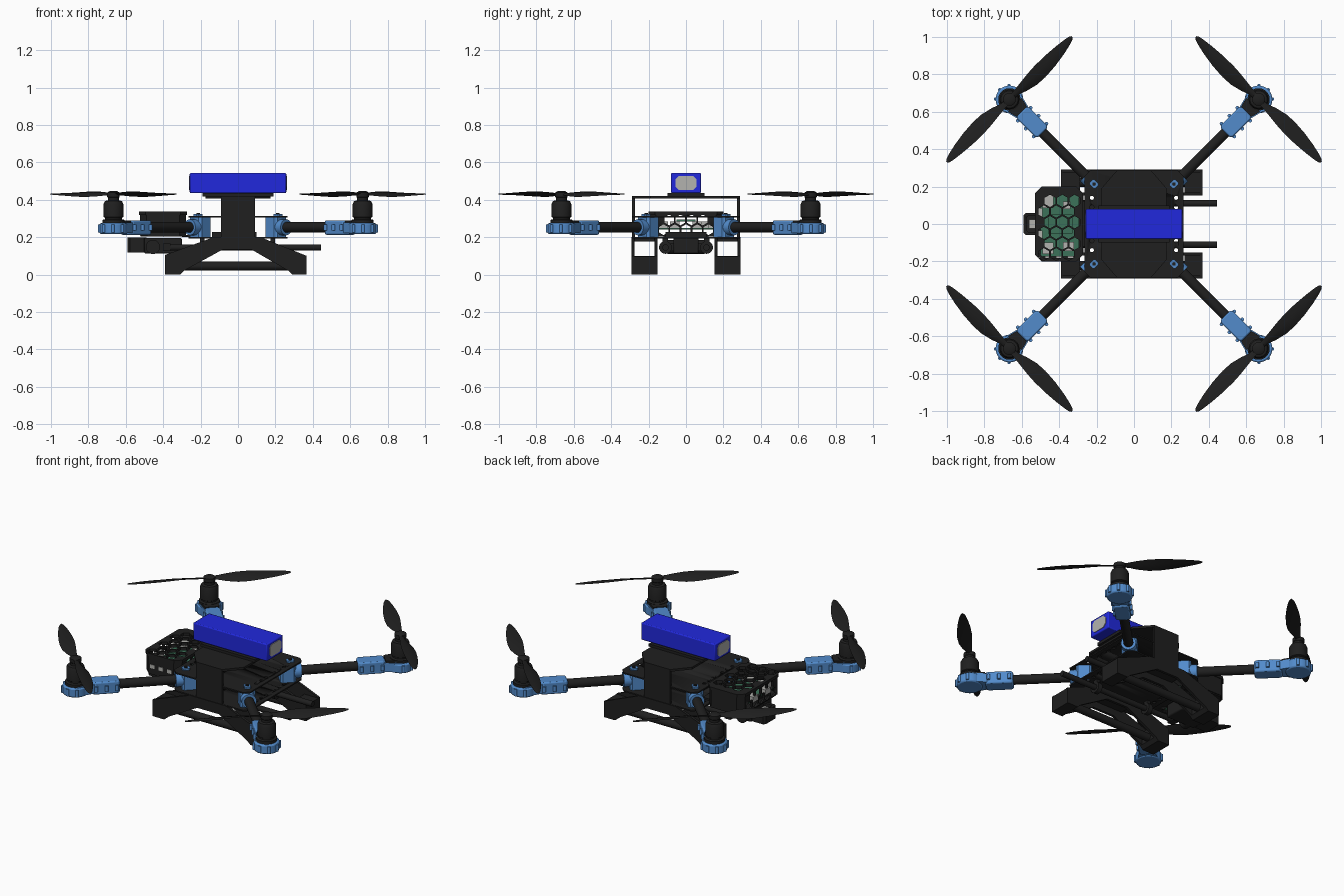
import bpy, bmesh, math
from mathutils import Matrix, Vector

if "Cube" in bpy.data.objects:
    bpy.data.objects.remove(bpy.data.objects["Cube"])


def mat(name, rgb):
    m = bpy.data.materials.new(name)
    m.diffuse_color = (*rgb, 1)
    m.use_nodes = True
    m.node_tree.nodes["Principled BSDF"].inputs["Base Color"].default_value = m.diffuse_color
    return m


BLACK = mat("black", (0.014, 0.014, 0.014))
BLUE = mat("battery_blue", (0.015, 0.022, 0.72))
SKY = mat("arm_blue", (0.085, 0.26, 0.6))
GREEN = mat("board_green", (0.045, 0.17, 0.1))
GREY = mat("metal_grey", (0.45, 0.45, 0.43))
DIAG = Matrix.Rotation(math.radians(45), 4, 'Z')   # arm frame: x runs outward along the arm
SWAP = {'z': Matrix.Identity(4),
        'y': Matrix(((1, 0, 0, 0), (0, 0, 1, 0), (0, 1, 0, 0), (0, 0, 0, 1))),
        'x': Matrix(((0, 0, 1, 0), (1, 0, 0, 0), (0, 1, 0, 0), (0, 0, 0, 1)))}


def finish(name, bm, m, mirror="", frame=None, bevel=0):
    if frame:
        bm.transform(frame)
    bmesh.ops.recalc_face_normals(bm, faces=bm.faces)
    me = bpy.data.meshes.new(name)
    bm.to_mesh(me)
    bm.free()
    ob = bpy.data.objects.new(name, me)
    bpy.context.collection.objects.link(ob)
    if m:
        me.materials.append(m)
    if bevel:
        b = ob.modifiers.new("bevel", 'BEVEL')
        b.width, b.segments = bevel, 2
    if mirror:
        mod = ob.modifiers.new("mirror", 'MIRROR')
        mod.use_axis = ('x' in mirror, 'y' in mirror, False)
        mod.use_mirror_merge = False
    bpy.ops.object.select_all(action='DESELECT')
    ob.select_set(True)
    bpy.context.view_layer.objects.active = ob
    bpy.ops.object.shade_smooth_by_angle(angle=math.radians(35))
    return ob


def add_prism(bm, pts, a, b, axis='z'):
    """Extrude an outline from a to b along an axis."""
    M = SWAP[axis]
    lo = [bm.verts.new(M @ Vector((u, v, a))) for u, v in pts]
    hi = [bm.verts.new(M @ Vector((u, v, b))) for u, v in pts]
    bm.faces.new(lo)
    bm.faces.new(hi)
    n = len(pts)
    for i in range(n):
        bm.faces.new((lo[i], lo[(i + 1) % n], hi[(i + 1) % n], hi[i]))


def prism(name, pts, a, b, m=BLACK, axis='z', **kw):
    bm = bmesh.new()
    add_prism(bm, pts, a, b, axis)
    return finish(name, bm, m, **kw)


def ring(u, v, r, n=24, turn=0.0):
    return [(u + r * math.cos(turn + 2 * math.pi * i / n), v + r * math.sin(turn + 2 * math.pi * i / n)) for i in range(n)]


def rect(u0, u1, v0, v1, c=0.0):
    if not c:
        return [(u0, v0), (u1, v0), (u1, v1), (u0, v1)]
    return [(u0 + c, v0), (u1 - c, v0), (u1, v0 + c), (u1, v1 - c), (u1 - c, v1), (u0 + c, v1), (u0, v1 - c), (u0, v0 + c)]


def box(name, x0, x1, y0, y1, z0, z1, m=BLACK, **kw):
    return prism(name, rect(x0, x1, y0, y1), z0, z1, m, **kw)


def cut(ob, outlines, a, b, axis='z'):
    """Cut separate outlines through an object."""
    bm = bmesh.new()
    for o in outlines:
        add_prism(bm, o, a, b, axis)
    c = finish(ob.name + "_cutter", bm, None)
    c.hide_render = True
    c.hide_set(True)
    mod = ob.modifiers.new("cut", 'BOOLEAN')
    mod.object, mod.operation, mod.solver = c, 'DIFFERENCE', 'EXACT'


def honeycomb(u0, u1, v0, v1, pitch, r):
    cells, row, v = [], 0, v0
    while v <= v1 + 1e-6:
        u = u0 + (pitch / 2 if row % 2 else 0)
        while u <= u1 + 1e-6:
            cells.append(ring(u, v, r, 6, math.pi / 6))
            u += pitch
        v, row = v + pitch * 0.866, row + 1
    return cells


# battery with pale end caps, on its tray
box("battery", -0.258, 0.258, -0.08, 0.08, 0.435, 0.543, BLUE, bevel=0.006)
prism("battery_end", rect(-0.057, 0.057, 0.452, 0.528, 0.018), 0.25, 0.262, GREY, axis='x', mirror="x")
box("battery_tray", -0.19, 0.19, -0.1, 0.1, 0.418, 0.436)

# saddle cover: flared top and side walls
prism("cover_top", [(-0.09, -0.288), (0.09, -0.288), (0.175, -0.19), (0.175, 0.19), (0.09, 0.288),
                    (-0.09, 0.288), (-0.175, 0.19), (-0.175, -0.19)], 0.406, 0.42)
box("cover_wall", -0.09, 0.09, 0.274, 0.288, 0.195, 0.415, mirror="y")

# body plates and the low board between them
for name, z in (("top_plate", 0.305), ("bottom_plate", 0.193)):
    p = prism(name, rect(-0.265, 0.265, -0.285, 0.285, 0.03), z, z + 0.008)
    cut(p, [ring(sx * 0.225, sy * v, 0.011, 12) for sx in (-1, 1) for sy in (-1, 1) for v in (0.04, 0.09, 0.14)], z - 0.02, z + 0.03)
box("controller_board", -0.14, 0.1, -0.11, 0.11, 0.2, 0.228)

# arms: inner clamp, collar, tube
prism("arm_clamp", rect(0.24, 0.33, -0.045, 0.045, 0.012), 0.201, 0.305, SKY, mirror="xy", frame=DIAG)
prism("arm_collar", ring(0, 0.253, 0.043), 0.32, 0.365, SKY, axis='x', mirror="xy", frame=DIAG)
prism("arm_latch", rect(0.28, 0.325, -0.018, 0.018, 0.006), 0.305, 0.324, SKY, mirror="xy", frame=DIAG)
prism("arm_latch_pin", ring(0.302, 0, 0.01, 12), 0.32, 0.33, BLACK, mirror="xy", frame=DIAG)
prism("arm_tube", ring(0, 0.253, 0.028), 0.3, 0.9, BLACK, axis='x', mirror="xy", frame=DIAG)

# motor mounts
U = 0.942
prism("mount_sleeve", rect(0.69, 0.85, -0.045, 0.045, 0.012), 0.213, 0.29, SKY, mirror="xy", frame=DIAG, bevel=0.008)
prism("mount_neck", [(0.83, -0.04), (U, -0.068), (U, 0.068), (0.83, 0.04)], 0.222, 0.278, SKY, mirror="xy", frame=DIAG)
prism("mount_pad", ring(U, 0, 0.074, 32), 0.217, 0.275, SKY, mirror="xy", frame=DIAG, bevel=0.008)
prism("motor_plate", [(0.85, -0.04), (0.9, -0.052), (0.9, 0.052), (0.85, 0.04)], 0.27, 0.29, BLACK, mirror="xy", frame=DIAG)
bm = bmesh.new()
for u in (0.71, 0.77, 0.83):
    for v in (-0.048, 0.048):
        add_prism(bm, ring(u, v, 0.01, 12), 0.235, 0.268)
for i in range(-2, 3):
    a = i * 0.75
    add_prism(bm, ring(U + 0.074 * math.cos(a), 0.074 * math.sin(a), 0.009, 12), 0.225, 0.268)
finish("mount_screws", bm, SKY, mirror="xy", frame=DIAG)

# motor, a turned profile
bm = bmesh.new()
prof = [(0, 0.27), (0.06, 0.27), (0.06, 0.292), (0.046, 0.296), (0.046, 0.304), (0.053, 0.308), (0.053, 0.378),
        (0.046, 0.393), (0.03, 0.397), (0.03, 0.412), (0.034, 0.416), (0.034, 0.438), (0.02, 0.446), (0, 0.446)]
vs = [bm.verts.new((U + r, 0, z)) for r, z in prof]
es = [bm.edges.new(e) for e in zip(vs, vs[1:])]
bmesh.ops.spin(bm, geom=vs + es, cent=(U, 0, 0), axis=(0, 0, 1), angle=2 * math.pi, steps=28)
bmesh.ops.remove_doubles(bm, verts=bm.verts, dist=1e-5)
finish("motor", bm, BLACK, mirror="xy", frame=DIAG)

# propeller: lofted, twisted blades (distance, width, sweep, pitch)
SECT = [(0.0, 0.032, 0, 12), (0.05, 0.036, 0, 24), (0.1, 0.06, 0.006, 24), (0.16, 0.082, 0.01, 21), (0.22, 0.088, 0.01, 18),
        (0.3, 0.08, 0.008, 14), (0.38, 0.06, 0.005, 11), (0.44, 0.038, 0.002, 9), (0.466, 0.022, 0, 8), (0.474, 0.008, 0, 8)]
bm = bmesh.new()
for s in (1, -1):
    loops = []
    for d, w, off, deg in SECT:
        t, loop = math.radians(deg), []
        h = 0.006 if d < 0.3 else 0.004
        for c, k in ((-0.5, 0), (-0.25, 0.8), (0.1, 1), (0.5, 0), (0.1, -0.5), (-0.25, -0.5)):
            x, z = c * w, k * h
            loop.append(bm.verts.new((U + s * (x * math.cos(t) - z * math.sin(t) - off), s * d, 0.43 + x * math.sin(t) + z * math.cos(t))))
        loops.append(loop)
    for a, b in zip(loops, loops[1:]):
        for i in range(6):
            bm.faces.new((a[i], a[(i + 1) % 6], b[(i + 1) % 6], b[i]))
    bm.faces.new(loops[0])
    bm.faces.new(loops[-1])
finish("propeller", bm, BLACK, mirror="xy", frame=DIAG)

# landing legs: arched side walls, bridge, feet, skid bar
arch = [(-0.39, 0), (-0.31, 0), (-0.29, 0.02), (-0.08, 0.135), (0.07, 0.135), (0.27, 0.02), (0.29, 0), (0.367, 0),
        (0.367, 0.1), (0.12, 0.2), (-0.13, 0.2), (-0.39, 0.105)]
for name, y in (("leg_inner_wall", 0.152), ("leg_outer_wall", 0.276)):
    prism(name, arch, y, y + 0.016, axis='y', mirror="y")
box("leg_bridge", -0.14, 0.13, 0.155, 0.29, 0.178, 0.2, mirror="y")
prism("leg_foot_rear", [(-0.39, 0), (-0.31, 0), (-0.29, 0.02), (-0.29, 0.1), (-0.39, 0.1)], 0.154, 0.29, axis='y', mirror="y")
prism("leg_foot_front", [(0.27, 0.02), (0.29, 0), (0.367, 0), (0.367, 0.098), (0.27, 0.098)], 0.154, 0.29, axis='y', mirror="y")
prism("skid_bar", ring(0.222, 0.045, 0.024, 16), -0.3, 0.28, axis='x', mirror="y")

# payload rails with hangers
prism("rail", ring(0.11, 0.145, 0.017), -0.4, 0.445, axis='x', mirror="y")
for x in (-0.19, 0.185):
    prism("rail_clamp", ring(0.11, 0.145, 0.034), x - 0.014, x + 0.014, axis='x', mirror="y")
    box("rail_hanger", x - 0.012, x + 0.012, 0.095, 0.125, 0.16, 0.195, mirror="y")

# camera under the nose with its open bracket
box("camera_body", -0.5, -0.3, -0.068, 0.068, 0.112, 0.196, bevel=0.008)
prism("camera_pivot", ring(-0.455, 0.148, 0.038), -0.1, 0.1, axis='y')
box("camera_crossbar", -0.4, -0.36, -0.13, 0.13, 0.125, 0.165)
br = prism("camera_bracket", rect(-0.59, -0.49, -0.06, 0.06, 0.012), 0.118, 0.198)
cut(br, [rect(-0.575, -0.515, -0.042, 0.042, 0.008)], 0.15, 0.25)
box("camera_lens_block", -0.562, -0.53, -0.025, 0.025, 0.14, 0.19, GREY)

# computer case: honeycomb lid, walls, boards and ports
lid = prism("case_lid", rect(-0.53, -0.272, -0.2, 0.2, 0.035), 0.318, 0.336)
cut(lid, honeycomb(-0.482, -0.315, -0.162, 0.165, 0.066, 0.033), 0.3, 0.36)
case = prism("case_walls", rect(-0.525, -0.277, -0.195, 0.195, 0.035), 0.21, 0.319)
cut(case, [rect(-0.513, -0.289, -0.183, 0.183, 0.032)], 0.2, 0.33)
cut(case, honeycomb(-0.12, 0.125, 0.24, 0.3, 0.06, 0.029), -0.6, -0.2, 'x')
fl = prism("case_floor", rect(-0.52, -0.27, -0.19, 0.19, 0.035), 0.203, 0.212)
cut(fl, [rect(-0.47, -0.33, 0.09, 0.15), rect(-0.47, -0.33, -0.15, -0.09)], 0.19, 0.23)
box("case_mount_arm", -0.3, -0.2, -0.12, 0.12, 0.201, 0.212)
box("computer_board", -0.5, -0.295, -0.175, 0.175, 0.24, 0.25, GREEN)
box("upper_board", -0.46, -0.33, -0.05, 0.05, 0.285, 0.295, GREEN)
for i, (x, y, w, d) in enumerate([(-0.46, -0.13, 0.03, 0.03), (-0.35, -0.12, 0.03, 0.025), (-0.46, 0.12, 0.03, 0.035),
                                  (-0.36, 0.1, 0.02, 0.02)]):
    box("board_component", x - w, x + w, y - d, y + d, 0.25, 0.285, GREY)
for x in (-0.46, -0.4, -0.34):
    box("side_port", x - 0.016, x + 0.016, -0.198, -0.17, 0.245, 0.268, GREY)
for y in (-0.06, 0.06):
    box("end_port", -0.528, -0.49, y - 0.025, y + 0.025, 0.25, 0.285, GREY)
